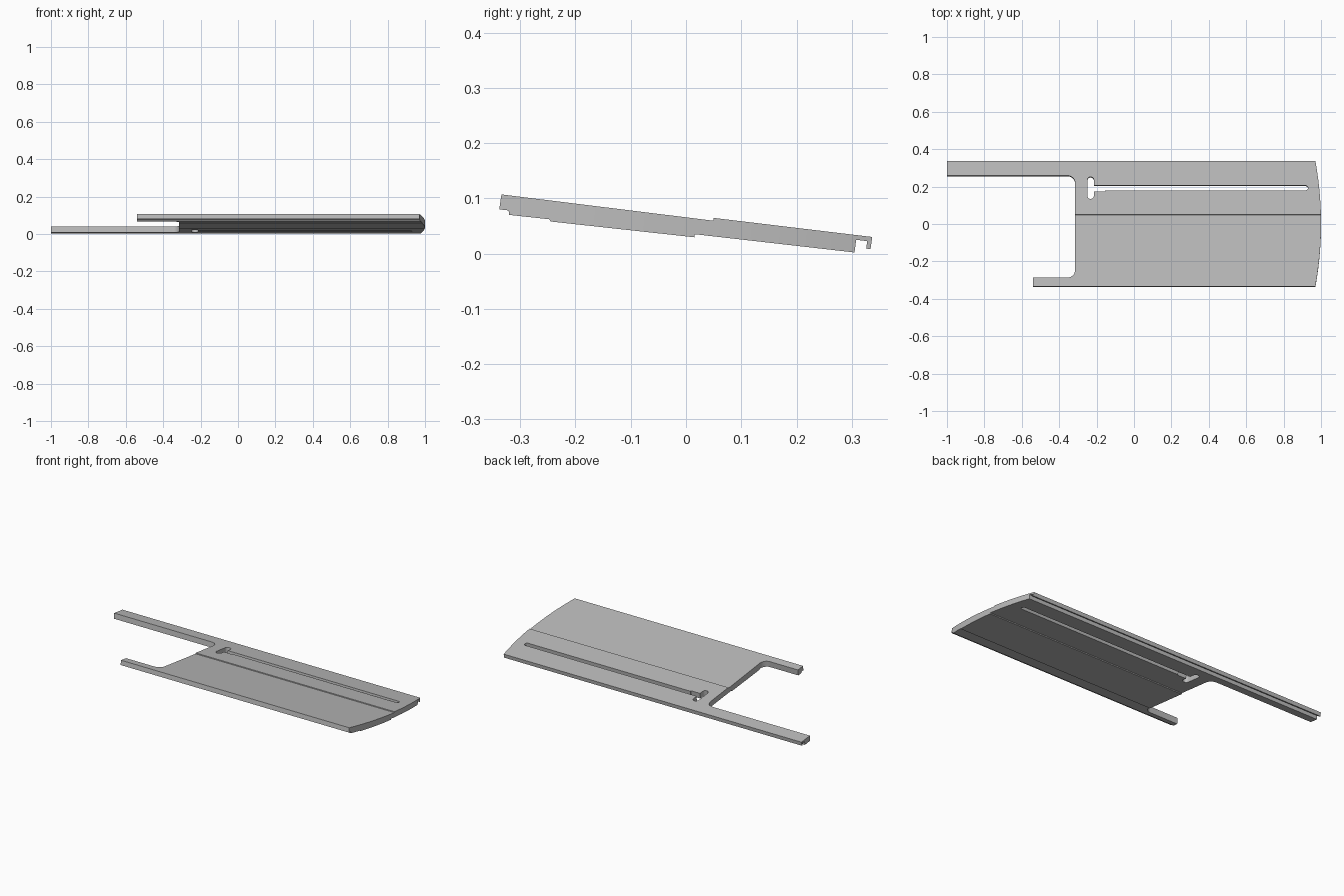
import bpy, math
from mathutils import Matrix, Vector

if "Cube" in bpy.data.objects:
    bpy.data.objects.remove(bpy.data.objects["Cube"])

TILT = Matrix.Translation((0, 0, 0.05)) @ Matrix.Rotation(math.radians(-6.55), 4, 'X')

grey = bpy.data.materials.new("plain_grey")
grey.diffuse_color = (0.5, 0.5, 0.5, 1)
grey.use_nodes = True
grey.node_tree.nodes["Principled BSDF"].inputs["Base Color"].default_value = grey.diffuse_color


def prism(name, lower, upper):
    """Closed solid between two matching rings of points."""
    n = len(lower)
    faces = [list(range(n))[::-1], list(range(n, 2 * n))]
    faces += [[i, (i + 1) % n, n + (i + 1) % n, n + i] for i in range(n)]
    me = bpy.data.meshes.new(name)
    me.from_pydata([Vector(p) for p in lower + upper], [], faces)
    me.materials.append(grey)
    ob = bpy.data.objects.new(name, me)
    bpy.context.collection.objects.link(ob)
    return ob


def tilted_cutter(name, pts):
    """Plan outline turned into a block square to the sloping board."""
    ob = prism(name, [(x, y, -0.2) for x, y in pts], [(x, y, 0.2) for x, y in pts])
    ob.matrix_world = TILT
    ob.hide_render = True
    return ob


def arc(cx, cy, r, a0, a1, n=10):
    return [(cx + r * math.cos(math.radians(a0 + (a1 - a0) * i / n)),
             cy + r * math.sin(math.radians(a0 + (a1 - a0) * i / n))) for i in range(n + 1)]


# Board cross-section (y, z): overlapping step in the middle, hook at the back
section = [(-0.334, 0.107), (-0.338, 0.080), (-0.321, 0.078), (-0.320, 0.070),
           (-0.247, 0.062), (-0.245, 0.058), (0.015, 0.0295), (0.016, 0.035),
           (0.305, 0.002), (0.308, 0.025), (0.328, 0.0225), (0.326, 0.009),
           (0.334, 0.008), (0.337, 0.030), (0.050, 0.0645), (0.049, 0.0595)]
board = prism("sloping_board", [(-1, y, z) for y, z in section],
              [(1.02, y, z) for y, z in section])

# Plan outline: two uneven arms, rounded inner corners, bowed end
R = 1.885
a = math.degrees(math.asin(0.4 / R))
outline = [(-1.1, 0.4), (-1.1, 0.258)] + arc(-0.355, 0.218, 0.04, 90, 0)
outline += arc(-0.355, -0.25, 0.04, 0, -90) + [(-0.54, -0.29), (-0.54, -0.4)]
outline += arc(1 - R, 0, R, -a, a, 24)
trim = tilted_cutter("outline_cutter", outline)

# Long slot with a wider neck, and the rounded cross hole at its start
slot = tilted_cutter("slot_cutter", [(-0.23, 0.206), (-0.23, 0.173), (-0.155, 0.173),
                                     (-0.155, 0.179)]
                     + arc(0.917, 0.192, 0.013, -90, 90) + [(-0.155, 0.206)])
hole = tilted_cutter("cross_hole_cutter",
                     arc(-0.232, 0.150, 0.0175, 180, 360) + arc(-0.232, 0.234, 0.0175, 0, 180))

for cutter, op in ((trim, 'INTERSECT'), (slot, 'DIFFERENCE'), (hole, 'DIFFERENCE')):
    m = board.modifiers.new(cutter.name, 'BOOLEAN')
    m.operation, m.solver, m.object = op, 'EXACT', cutter

# Bake the cuts and remove the helpers
bpy.context.view_layer.objects.active = board
board.select_set(True)
for m in list(board.modifiers):
    bpy.ops.object.modifier_apply(modifier=m.name)
for cutter in (trim, slot, hole):
    bpy.data.objects.remove(cutter)
bpy.ops.object.shade_smooth_by_angle(angle=math.radians(20))
